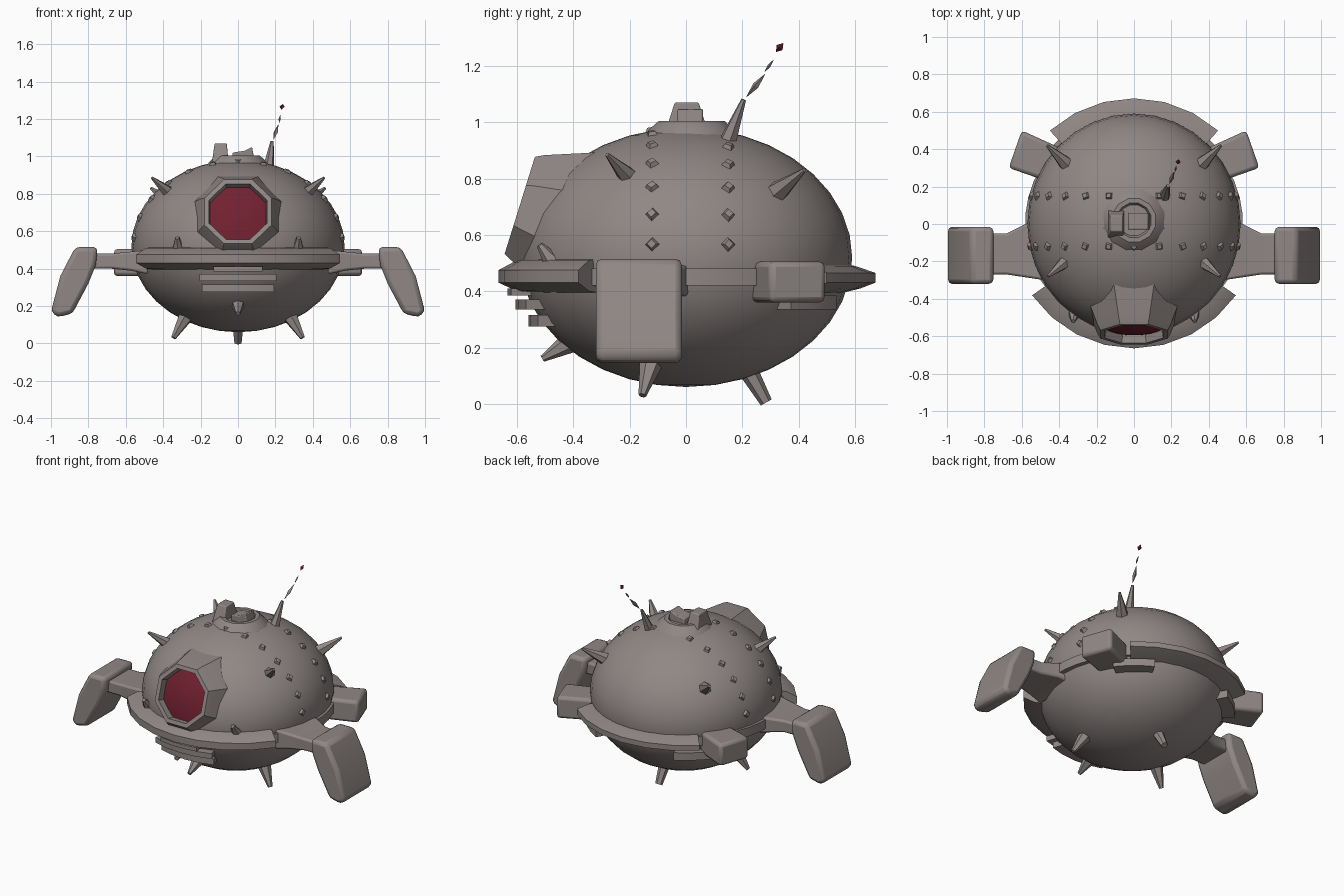
import bpy, bmesh, math
from mathutils import Vector, Matrix

if "Cube" in bpy.data.objects:
    bpy.data.objects.remove(bpy.data.objects["Cube"])

C = Vector((0, 0, 0.52))            # hull centre
R = Vector((0.57, 0.59, 0.46))      # hull radii


def material(name, rgb):
    m = bpy.data.materials.new(name)
    m.diffuse_color = (*rgb, 1)
    m.use_nodes = True
    m.node_tree.nodes["Principled BSDF"].inputs["Base Color"].default_value = m.diffuse_color
    return m


GREY = material("warm grey metal", (0.28, 0.245, 0.235))
RED = material("dark red glass", (0.17, 0.015, 0.03))


def finish(bm, name, mat=GREY, bevel=0, mirror=False, angle=30):
    bmesh.ops.recalc_face_normals(bm, faces=bm.faces)
    me = bpy.data.meshes.new(name)
    bm.to_mesh(me)
    bm.free()
    ob = bpy.data.objects.new(name, me)
    bpy.context.collection.objects.link(ob)
    me.materials.append(mat)
    if bevel:
        b = ob.modifiers.new("bevel", 'BEVEL')
        b.width, b.segments = bevel, 2
    if mirror:
        ob.modifiers.new("mirror", 'MIRROR')
    bpy.ops.object.select_all(action='DESELECT')
    ob.select_set(True)
    bpy.context.view_layer.objects.active = ob
    bpy.ops.object.shade_smooth_by_angle(angle=math.radians(angle))
    return ob


def aim(pos, direction):
    q = Vector(direction).to_track_quat('Z', 'Y')
    return Matrix.Translation(pos) @ q.to_matrix().to_4x4()


def add_cone(bm, a, b, r1, r2, seg=6):
    a, b = Vector(a), Vector(b)
    bmesh.ops.create_cone(bm, cap_ends=True, segments=seg, radius1=r1, radius2=r2,
                          depth=(b - a).length, matrix=aim((a + b) / 2, b - a))


def loft(bm, rings, close=False):
    """Bridge rings of points and cap both ends."""
    vs = [[bm.verts.new(p) for p in ring] for ring in rings]
    n = len(vs[0])
    for r0, r1 in zip(vs, vs[1:]):
        for i in range(n):
            j = (i + 1) % n
            bm.faces.new((r0[i], r0[j], r1[j], r1[i]))
    bm.faces.new(vs[0])
    bm.faces.new(vs[-1])


def lathe(bm, profile, seg, mtx):
    step = 2 * math.pi / seg
    loft(bm, [[mtx @ Vector((r * math.cos((i + .5) * step), r * math.sin((i + .5) * step), h))
               for i in range(seg)] for r, h in profile])


def arc(bm, a0, a1, n, profile):
    """Sweep an (r, z) profile round the hull; angle 0 is the front."""
    rings = []
    for k in range(n + 1):
        a = math.radians(a0 + (a1 - a0) * k / n)
        rings.append([(r * math.sin(a), -r * math.cos(a), z) for r, z in profile])
    loft(bm, rings)


def box_profile(r0, r1, z0, z1):
    return [(r0, z0), (r1, z0), (r1, z1), (r0, z1)]


def prism(bm, outline, y0, y1):
    loft(bm, [[(x, y, z) for x, z in outline] for y in (y0, y1)])


# Hull
bm = bmesh.new()
bmesh.ops.create_uvsphere(bm, u_segments=32, v_segments=18, radius=1,
                          matrix=Matrix.Translation(C) @ Matrix.Diagonal((*R, 1)))
finish(bm, "hull", angle=40)

# Bumper lips, front and back, and the low belt between them
bm = bmesh.new()
lip = [(0.5, 0.39), (0.6, 0.40), (0.665, 0.43), (0.665, 0.475), (0.6, 0.51), (0.5, 0.52)]
arc(bm, -55, 55, 8, lip)
lip_back = [(0.5, 0.38), (0.62, 0.41), (0.672, 0.43), (0.672, 0.465), (0.6, 0.49), (0.5, 0.5)]
arc(bm, 138, 222, 6, lip_back)
finish(bm, "bumper_lips")
bm = bmesh.new()
arc(bm, 50, 140, 10, box_profile(0.5, 0.583, 0.42, 0.48))
arc(bm, 128, 152, 3, box_profile(0.45, 0.605, 0.335, 0.385))
finish(bm, "side_belt", mirror=True)

# Mouth slats
bm = bmesh.new()
arc(bm, -12, 12, 3, box_profile(0.5, 0.635, 0.385, 0.41))
arc(bm, -20, 20, 4, box_profile(0.45, 0.605, 0.335, 0.37))
arc(bm, -20, 20, 4, box_profile(0.42, 0.56, 0.275, 0.315))
finish(bm, "mouth_slats")

# Eye housing and lens, tilted slightly upward
eye = aim((0, -0.59, 0.705), (0, -0.954, 0.298))
bm = bmesh.new()
lathe(bm, [(0.28, -0.2), (0.212, -0.03), (0.195, 0), (0.168, 0), (0.16, -0.05)], 8, eye)
finish(bm, "eye_housing")
bm = bmesh.new()
lathe(bm, [(0.162, -0.045), (0.11, -0.03), (0.05, -0.022), (0.01, -0.02)], 16, eye)
finish(bm, "eye_lens", RED, angle=60)

# Arms: flat strut and drooping pod
bm = bmesh.new()
loft(bm, [[(x, y0, z0), (x, y1, z0), (x, y1, z1), (x, y0, z1)] for x, y0, y1, z0, z1 in
          ((0.48, -0.30, 0.02, 0.37, 0.50), (0.58, -0.285, 0.0, 0.39, 0.49),
           (0.68, -0.27, -0.05, 0.40, 0.48), (0.80, -0.27, -0.05, 0.40, 0.48))])
finish(bm, "arm_strut", bevel=0.012, mirror=True)
bm = bmesh.new()
prism(bm, [(0.76, 0.42), (0.75, 0.515), (0.87, 0.515), (0.95, 0.36),
           (1.0, 0.17), (0.965, 0.14), (0.885, 0.16), (0.80, 0.32)], -0.32, -0.015)
finish(bm, "arm_pod", bevel=0.03, mirror=True, angle=40)

# Rear side blocks
bm = bmesh.new()
top = [(0.38, 0.40), (0.60, 0.50), (0.67, 0.30), (0.44, 0.22)]
loft(bm, [[(x, y, z) for x, y in top] for z in (0.36, 0.505)])
finish(bm, "rear_block", bevel=0.02, mirror=True)

# Horns and belly spikes
bm = bmesh.new()
add_cone(bm, (0.34, -0.18, 0.78), (0.46, -0.28, 0.885), 0.045, 0.008)
add_cone(bm, (0.35, 0.31, 0.74), (0.465, 0.42, 0.83), 0.045, 0.008)
add_cone(bm, (0.27, -0.12, 0.16), (0.345, -0.155, 0.03), 0.045, 0.014)
add_cone(bm, (0.32, -0.47, 0.50), (0.325, -0.52, 0.565), 0.035, 0.012)
finish(bm, "side_spikes", mirror=True)
bm = bmesh.new()
add_cone(bm, (0, 0.22, 0.12), (0, 0.285, 0.005), 0.035, 0.022)
add_cone(bm, (0, -0.41, 0.22), (0, -0.51, 0.16), 0.04, 0.012)
finish(bm, "belly_spikes")

# Rows of seam studs over the dome
bm = bmesh.new()
for y in (-0.12, 0.15):
    k = math.sqrt(1 - (y / R.y) ** 2)
    for i in range(13):
        a = math.radians(6 + 14 * i)
        p = C + Vector((R.x * k * math.cos(a), y, R.z * k * math.sin(a)))
        n = Vector(((p.x - C.x) / R.x**2, y / R.y**2, (p.z - C.z) / R.z**2)).normalized()
        add_cone(bm, p - n * 0.02, p + n * 0.012, 0.035, 0.016, 4)
finish(bm, "seam_studs")

# Top hatch with two vents
bm = bmesh.new()
lathe(bm, [(0.19, 0.93), (0.155, 0.975), (0.12, 1.005), (0.095, 1.005), (0.085, 0.985)],
      12, Matrix.Translation((0, 0.02, 0)))
finish(bm, "top_hatch")
bm = bmesh.new()
loft(bm, [[(x0, y0, z), (x1, y0, z), (x1, y1, z), (x0, y1, z)] for x0, x1, y0, y1, z in
          ((-0.14, -0.05, -0.075, 0.08, 0.96), (-0.125, -0.06, -0.04, 0.045, 1.07))])
prism(bm, [(-0.03, 0.97), (0.09, 0.97), (0.075, 1.05), (0.035, 1.03), (-0.03, 1.02)], -0.03, 0.06)
finish(bm, "top_vents", bevel=0.006)

# Antenna: tapered foot, loose shards, red tip
bm = bmesh.new()
add_cone(bm, (0.16, 0.14, 0.91), (0.182, 0.205, 1.08), 0.035, 0.009)


def shard(bm, a, b, r):
    a, b = Vector(a), Vector(b)
    mid = (a + b) / 2
    add_cone(bm, mid, a, r, 0.001, 4)
    add_cone(bm, mid, b, r, 0.001, 4)


shard(bm, (0.19, 0.215, 1.09), (0.215, 0.28, 1.17), 0.012)
shard(bm, (0.22, 0.28, 1.18), (0.226, 0.31, 1.22), 0.006)
finish(bm, "antenna")
bm = bmesh.new()
shard(bm, (0.233, 0.32, 1.25), (0.239, 0.345, 1.28), 0.014)
finish(bm, "antenna_tip", RED)
